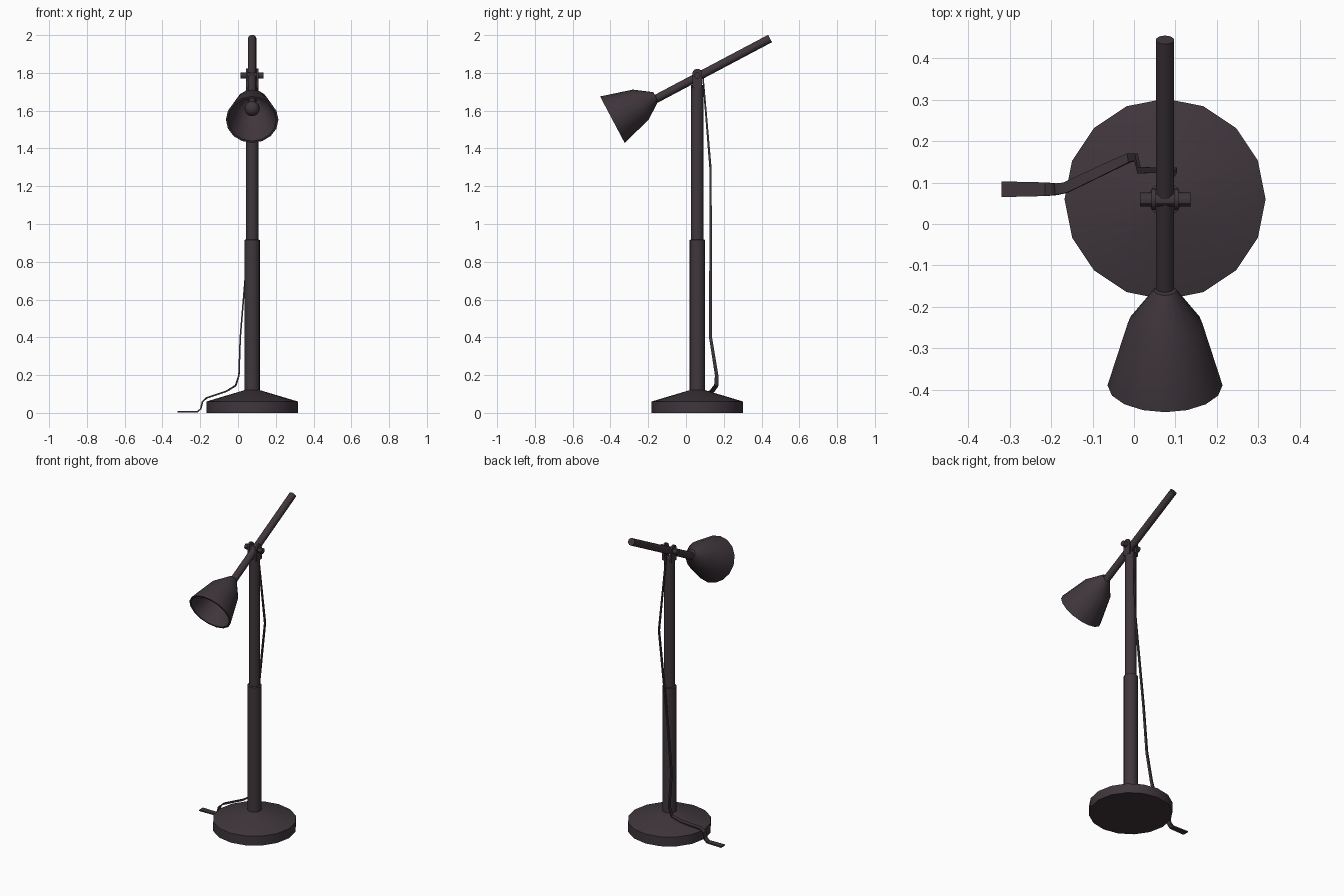
import bpy, bmesh, math
from mathutils import Vector

if "Cube" in bpy.data.objects:
    bpy.data.objects.remove(bpy.data.objects["Cube"])

CX, CY = 0.075, 0.06          # pole axis
TILT = math.radians(27.9)     # arm slope
AXIS = Vector((0, -math.cos(TILT), -math.sin(TILT)))   # towards the shade

mat = bpy.data.materials.new("dark_metal")
mat.diffuse_color = (0.05, 0.037, 0.045, 1)
mat.use_nodes = True
mat.node_tree.nodes["Principled BSDF"].inputs["Base Color"].default_value = mat.diffuse_color


def finish(name, bm, smooth=True):
    bmesh.ops.recalc_face_normals(bm, faces=bm.faces)
    me = bpy.data.meshes.new(name)
    bm.to_mesh(me)
    bm.free()
    ob = bpy.data.objects.new(name, me)
    bpy.context.collection.objects.link(ob)
    me.materials.append(mat)
    if smooth:
        bpy.ops.object.select_all(action='DESELECT')
        ob.select_set(True)
        bpy.context.view_layer.objects.active = ob
        bpy.ops.object.shade_smooth_by_angle(angle=math.radians(30))
    return ob


def loft(bm, rings):
    """Skin a list of vertex rings and cap both ends."""
    rings = [[bm.verts.new(p) for p in r] for r in rings]
    n = len(rings[0])
    for a, b in zip(rings, rings[1:]):
        for i in range(n):
            j = (i + 1) % n
            bm.faces.new((a[i], a[j], b[j], b[i]))
    bm.faces.new(rings[0])
    bm.faces.new(rings[-1])


def lathe(name, profile, origin, axis=Vector((0, 0, 1)), sides=16):
    """Revolve (radius, height) points about an axis."""
    q = axis.to_track_quat('Z', 'Y')
    rings = []
    for r, h in profile:
        rings.append([Vector(origin) + q @ Vector((
            r * math.cos(2 * math.pi * i / sides),
            r * math.sin(2 * math.pi * i / sides), h)) for i in range(sides)])
    bm = bmesh.new()
    loft(bm, rings)
    return finish(name, bm)


# base and telescopic pole
lathe("base", [(0.243, 0), (0.243, 0.06), (0.035, 0.122)], (CX, CY, 0))
lathe("lower_pole", [(0.041, 0.1), (0.041, 0.915), (0.034, 0.918)], (CX, CY, 0))
lathe("upper_pole", [(0.033, 0.9), (0.033, 1.735)], (CX, CY, 0))

# fork cheeks with rounded tops
outline = [(-0.026, 1.72), (0.026, 1.72)]
outline += [(0.026 * math.cos(a), 1.795 + 0.027 * math.sin(a))
            for a in [math.pi * k / 8 for k in range(9)]]
for side, label in ((-1, "left"), (1, "right")):
    bm = bmesh.new()
    loft(bm, [[(CX + side * dx, CY + y, z) for y, z in outline]
              for dx in (0.022, 0.033)])
    finish(label + "_fork_cheek", bm)

# pivot pin with thumb ends
lathe("pivot_pin", [(0.017, -0.061), (0.017, 0.061)], (CX, CY - 0.001, 1.786),
      Vector((1, 0, 0)), 12)

# tilted arm
arm_end = Vector((CX, 0.445, 1.982))
lathe("arm", [(0.022, 0), (0.022, 0.71)], arm_end, AXIS)

# shade shell: outside down to the rim, then back up inside
neck = Vector((CX, -0.16, 1.674))
lathe("shade", [(0.027, 0), (0.09, 0.09), (0.139, 0.26),
                (0.128, 0.26), (0.081, 0.096), (0.02, 0.012)], neck, AXIS)

# bulb
bm = bmesh.new()
bmesh.ops.create_uvsphere(bm, u_segments=16, v_segments=10, radius=0.04)
bmesh.ops.translate(bm, verts=bm.verts, vec=neck + AXIS * 0.135)
finish("bulb", bm)
lathe("bulb_socket", [(0.018, 0), (0.018, 0.11)], neck, AXIS, 12)

# flat cord hanging from the pivot to the floor: (x, y, z, width)
path = [(0.075, 0.09, 1.775, 0.008), (0.1, 0.13, 1.29, 0.012),
        (0.037, 0.13, 0.7, 0.014), (0.012, 0.13, 0.4, 0.016),
        (0.005, 0.162, 0.2, 0.018), (-0.012, 0.16, 0.145, 0.022),
        (-0.06, 0.138, 0.115, 0.024), (-0.165, 0.088, 0.08, 0.026),
        (-0.188, 0.084, 0.06, 0.028), (-0.197, 0.084, 0.022, 0.03),
        (-0.215, 0.084, 0.005, 0.033), (-0.32, 0.084, 0.005, 0.038)]
pts = [Vector(p[:3]) for p in path]
rings = []
for i, p in enumerate(pts):
    t = (pts[min(i + 1, len(pts) - 1)] - pts[max(i - 1, 0)]).normalized()
    s = Vector((0, 1, 0))
    s = (s - t * s.dot(t)).normalized() * path[i][3] / 2
    n = t.cross(s).normalized() * 0.004
    rings.append([p + s + n, p - s + n, p - s - n, p + s - n])
bm = bmesh.new()
loft(bm, rings)
for v in bm.verts:
    v.co.z = max(v.co.z, 0)
finish("power_cord", bm)
